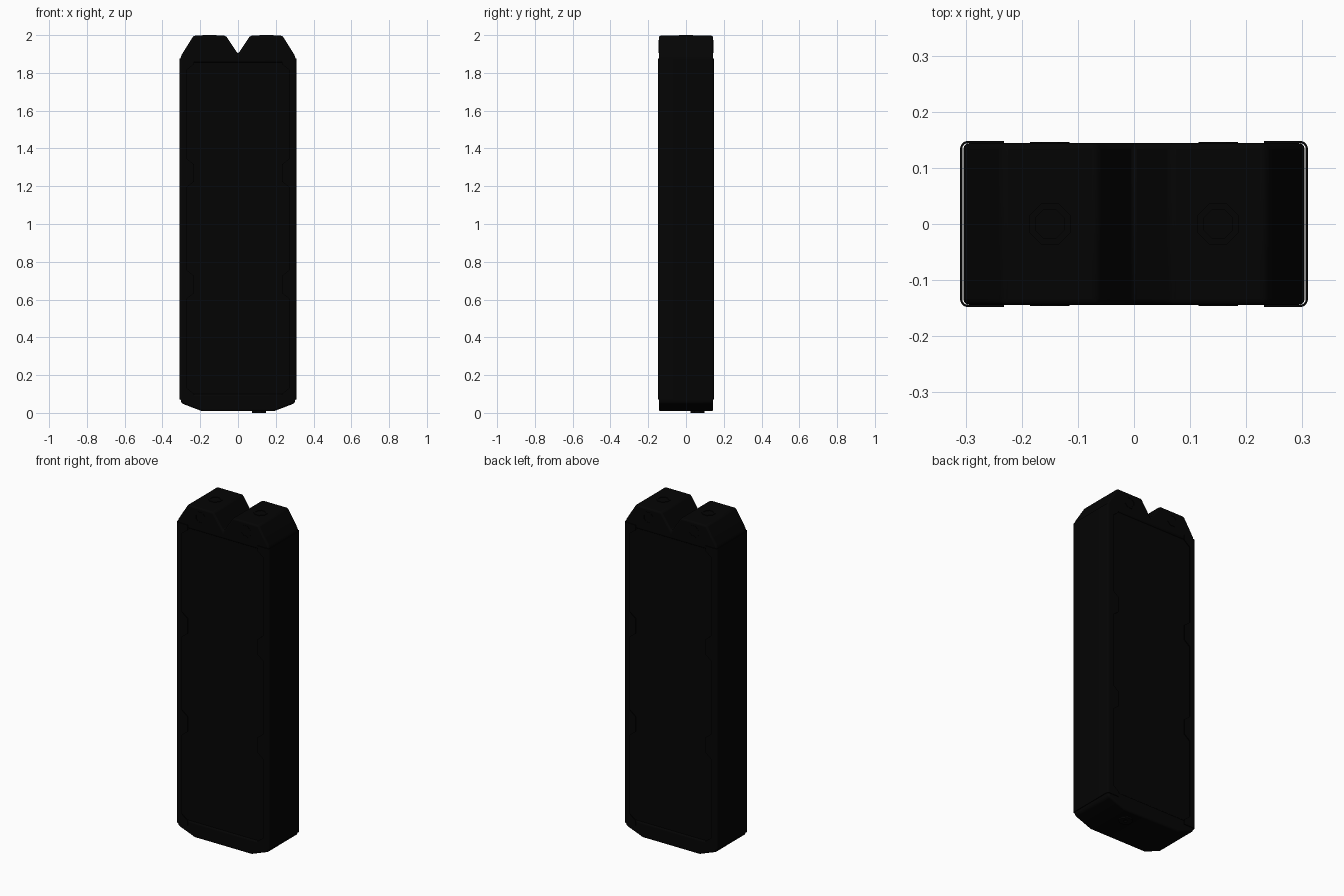
import bpy, bmesh, math
from mathutils import Vector

cube = bpy.data.objects.get("Cube")
if cube:
    bpy.data.objects.remove(cube, do_unlink=True)


def material(name, value):
    mat = bpy.data.materials.new(name)
    mat.use_nodes = True
    color = (value, value, value, 1)
    mat.diffuse_color = color
    mat.node_tree.nodes["Principled BSDF"].inputs["Base Color"].default_value = color
    return mat


black = material("matte black", 0.0012)


def finish(bm, name, bevel=0):
    bmesh.ops.recalc_face_normals(bm, faces=bm.faces)
    mesh = bpy.data.meshes.new(name)
    bm.to_mesh(mesh)
    bm.free()
    mesh.materials.append(black)
    ob = bpy.data.objects.new(name, mesh)
    bpy.context.collection.objects.link(ob)
    if bevel:
        mod = ob.modifiers.new("Bevel", "BEVEL")
        mod.width, mod.segments = bevel, 3
        mod.limit_method = "ANGLE"
    bpy.ops.object.select_all(action="DESELECT")
    bpy.context.view_layer.objects.active = ob
    ob.select_set(True)
    bpy.ops.object.shade_smooth_by_angle(angle=math.radians(35))
    return ob


def slab(name, points, start, step, bevel=0):
    """Closed outline of 3D points, moved to start and extruded by step."""
    bm = bmesh.new()
    face = bm.faces.new([bm.verts.new(Vector(p) + Vector(start)) for p in points])
    result = bmesh.ops.extrude_face_region(bm, geom=[face])
    moved = [v for v in result["geom"] if isinstance(v, bmesh.types.BMVert)]
    bmesh.ops.translate(bm, verts=moved, vec=Vector(step))
    return finish(bm, name, bevel)


def xz(points):
    return [(x, 0, z) for x, z in points]


def block(name, half, depth, bevel, middle=()):
    """Mirrored front outline, extruded evenly to both sides of y = 0."""
    outline = half + list(middle) + [(-x, z) for x, z in reversed(half)]
    return slab(name, xz(outline), (0, -depth, 0), (0, 2 * depth, 0), bevel)


def ring(name, centre, axis, outer, inner, height):
    """Octagonal washer standing on a surface."""
    rot = Vector((0, 0, 1)).rotation_difference(Vector(axis))
    bm = bmesh.new()
    loops = []
    for r, h in ((outer, 0), (outer, height), (inner, height), (inner, 0)):
        loop = []
        for i in range(8):
            a = math.tau * (i + 0.5) / 8
            p = Vector((r * math.cos(a), r * math.sin(a), h))
            loop.append(bm.verts.new(rot @ p + Vector(centre)))
        loops.append(loop)
    for k in range(4):
        a, b = loops[k], loops[(k + 1) % 4]
        for i in range(8):
            j = (i + 1) % 8
            bm.faces.new((a[i], a[j], b[j], b[i]))
    return finish(bm, name)


# Slightly recessed body between a two-pronged head and a chamfered foot
block("body_core", [(0.304, 0.09), (0.304, 1.865)], 0.136, 0)
block("head", [(0.304, 1.855), (0.304, 1.88), (0.299, 1.895),
               (0.235, 1.997), (0.065, 1.997)], 0.144, 0.01, [(0, 1.9)])
block("foot", [(0.19, 0.009), (0.298, 0.05), (0.304, 0.07), (0.304, 0.1)],
      0.144, 0.01)

# Side channels: a rounded wrap plus flanges with clip tabs
LOW, HIGH = 0.07, 1.877
EDGE, TAB = 0.27, 0.232
flange = [(0.296, LOW), (TAB, LOW), (TAB, LOW + 0.03), (EDGE, LOW + 0.06)]
for mid in (0.68, 1.27):
    flange += [(EDGE, mid - 0.075), (TAB, mid - 0.045),
               (TAB, mid + 0.045), (EDGE, mid + 0.075)]
flange += [(EDGE, HIGH - 0.06), (TAB, HIGH - 0.03), (TAB, HIGH), (0.296, HIGH)]


def wrap_path(x, y, r):
    path = []
    for sy, start in ((-1, -90), (1, 0)):
        for i in range(6):
            a = math.radians(start + 18 * i)
            path.append((x - r + r * math.cos(a), sy * (y - r) + r * math.sin(a), 0))
    return path


for label, sx in (("left", 1), ("right", -1)):
    section = wrap_path(0.31, 0.148, 0.014) + wrap_path(0.306, 0.144, 0.01)[::-1]
    section = [(sx * x, y, z) for x, y, z in section]
    slab(label + "_channel", section, (0, 0, LOW), (0, 0, HIGH - LOW))
    for face, sy in (("front", -1), ("back", 1)):
        slab(f"{label}_{face}_flange", xz([(sx * x, z) for x, z in flange]),
             (0, sy * 0.144, 0), (0, sy * 0.004, 0))
        # Small contact rings on the head faces
        ring(f"{label}_{face}_contact", (sx * 0.15, sy * 0.143, 1.94),
             (0, sy, 0), 0.038, 0.028, 0.003)
    ring(f"{label}_top_contact", (sx * 0.15, 0, 1.996), (0, 0, 1), 0.04, 0.028, 0.004)

# Button under the foot
ring("foot_button", (0.11, 0.06, 0.01), (0, 0, -1), 0.04, 0.012, 0.01)
